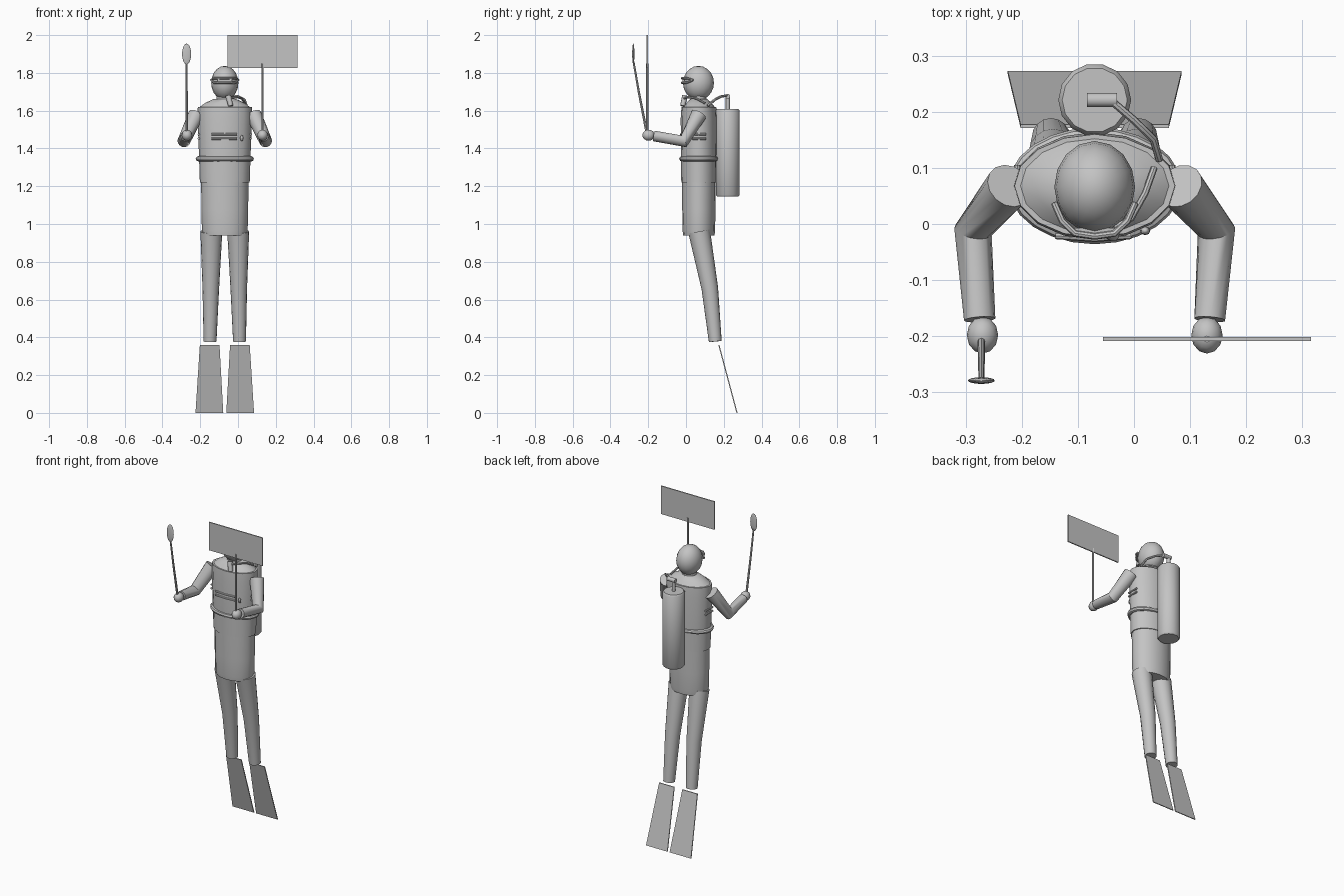
import bpy, bmesh, math
from mathutils import Vector, Matrix

if "Cube" in bpy.data.objects:
    bpy.data.objects.remove(bpy.data.objects["Cube"])

CX = -0.07   # body symmetry plane
CY = 0.068   # torso depth centre

grey = bpy.data.materials.new("neutral_grey")
grey.diffuse_color = (0.55, 0.55, 0.55, 1)
grey.use_nodes = True
grey.node_tree.nodes["Principled BSDF"].inputs["Base Color"].default_value = grey.diffuse_color


def finish(name, bm, angle=40):
    bmesh.ops.recalc_face_normals(bm, faces=bm.faces)
    mesh = bpy.data.meshes.new(name)
    bm.to_mesh(mesh)
    bm.free()
    mesh.materials.append(grey)
    ob = bpy.data.objects.new(name, mesh)
    bpy.context.collection.objects.link(ob)
    bpy.ops.object.select_all(action='DESELECT')
    ob.select_set(True)
    bpy.context.view_layer.objects.active = ob
    bpy.ops.object.shade_smooth_by_angle(angle=math.radians(angle))
    return ob


def skin(name, rings):
    """Join rings of points into a capped skin."""
    bm = bmesh.new()
    vr = [[bm.verts.new(p) for p in r] for r in rings]
    n = len(vr[0])
    for a, b in zip(vr, vr[1:]):
        for i in range(n):
            j = (i + 1) % n
            bm.faces.new((a[i], a[j], b[j], b[i]))
    bm.faces.new(vr[0])
    bm.faces.new(vr[-1])
    return finish(name, bm)


def stack(name, levels, seg=16, cx=CX, cy=CY):
    """Upright elliptical loft from (z, half width, half depth) levels."""
    return skin(name, [[(cx + rx * math.cos(2 * math.pi * i / seg),
                         cy + ry * math.sin(2 * math.pi * i / seg), z)
                        for i in range(seg)] for z, rx, ry in levels])


def tube(name, pts, radii, seg=12):
    """Round tube along a path, one radius per point."""
    pts = [Vector(p) for p in pts]
    dirs = [(b - a).normalized() for a, b in zip(pts, pts[1:])]
    rings, u = [], None
    for k, p in enumerate(pts):
        t = (dirs[max(k - 1, 0)] + dirs[min(k, len(dirs) - 1)]).normalized()
        if u is None:
            u = t.orthogonal()
        u = (u - t * u.dot(t)).normalized()
        v = t.cross(u)
        rings.append([p + radii[k] * (u * math.cos(a) + v * math.sin(a))
                      for a in (2 * math.pi * i / seg for i in range(seg))])
    return skin(name, rings)


def ball(name, loc, size, seg=16, rows=10):
    bm = bmesh.new()
    bmesh.ops.create_uvsphere(bm, u_segments=seg, v_segments=rows, radius=1,
                              matrix=Matrix.Translation(loc) @ Matrix.Diagonal((*size, 1)))
    return finish(name, bm)


def box(name, loc, size):
    bm = bmesh.new()
    bmesh.ops.create_cube(bm, size=1, matrix=Matrix.Translation(loc) @ Matrix.Diagonal((*size, 1)))
    return finish(name, bm)


def ring(name, z, rx, ry, r, seg=24, sides=8):
    """Elliptical hoop round the torso."""
    bm = bmesh.new()
    vs = []
    for i in range(seg):
        a = 2 * math.pi * i / seg
        vs.append([bm.verts.new((CX + (rx + r * math.cos(b)) * math.cos(a),
                                 CY + (ry + r * math.cos(b)) * math.sin(a),
                                 z + r * math.sin(b)))
                   for b in (2 * math.pi * j / sides for j in range(sides))])
    for i in range(seg):
        for j in range(sides):
            a, b, k = vs[i], vs[(i + 1) % seg], (j + 1) % sides
            bm.faces.new((a[j], b[j], b[k], a[k]))
    return finish(name, bm)


# Torso: shorts, vest and shoulders
stack("shorts", [(0.94, 0.116, 0.083), (0.965, 0.121, 0.086), (1.08, 0.124, 0.088),
                 (1.23, 0.125, 0.089)])
stack("vest", [(1.22, 0.132, 0.093), (1.375, 0.137, 0.095), (1.56, 0.144, 0.096),
               (1.62, 0.143, 0.092)])
stack("shoulders", [(1.615, 0.139, 0.088), (1.64, 0.105, 0.068), (1.662, 0.06, 0.045)])
ring("belt", 1.345, 0.14, 0.09, 0.014)

# Chest straps and side tabs, a clip
for z in (1.475, 1.452):
    tube("chest_strap", [(-0.14, -0.021, z), (-0.07, -0.026, z), (-0.005, -0.021, z)],
         [0.006] * 3, 8)
    for s in (-1, 1):
        tube("side_strap", [(CX + s * 0.138, y, z) for y in (0.035, 0.105)], [0.006] * 2, 8)
ball("vest_clip", (0.02, -0.012, 1.455), (0.009, 0.008, 0.016), 8, 6)

# Head, mask and mouthpiece
ball("head", (CX, 0.066, 1.747), (0.072, 0.082, 0.09))
stack("neck", [(1.64, 0.045, 0.042), (1.7, 0.045, 0.042)], 12, CX, 0.066)
for z in (1.772, 1.748):
    tube("mask_rim", [(-0.142, 0.037, 1.762), (-0.128, 0.005, z), (-0.105, -0.017, z),
                      (CX, -0.022, z), (-0.035, -0.017, z), (-0.012, 0.005, z),
                      (0.002, 0.037, 1.762)], [0.006] * 7, 8)
box("mask_lens", (CX, -0.013, 1.76), (0.075, 0.012, 0.024))
tube("mouthpiece", [(-0.052, -0.005, 1.678), (-0.038, -0.018, 1.625)], [0.016, 0.013], 10)
tube("mouth_hose", [(-0.04, -0.01, 1.665), (-0.005, 0.01, 1.672), (0.02, 0.055, 1.665),
                    (0.036, 0.10, 1.64)], [0.006] * 4, 8)

# Air tank, valve and hose
stack("air_tank", [(1.145, 0.058, 0.058), (1.155, 0.065, 0.065), (1.6, 0.065, 0.065),
                   (1.61, 0.058, 0.058)], 14, CX, 0.221)
tube("valve_stem", [(CX, 0.221, 1.6), (CX, 0.221, 1.68)], [0.011] * 2, 10)
tube("valve", [(-0.084, 0.221, 1.676), (-0.03, 0.221, 1.676)], [0.013] * 2, 10)
tube("air_hose", [(-0.035, 0.215, 1.68), (0.0, 0.185, 1.675), (0.034, 0.152, 1.658),
                  (0.045, 0.115, 1.625)], [0.007] * 4, 8)

# Mirrored limbs: arms, hands, legs and fins
for s, side in ((-1, "left"), (1, "right")):
    def m(d, y, z):
        return (CX + s * d, y, z)
    tube(side + "_arm", [m(0.152, 0.068, 1.58), m(0.217, -0.012, 1.438), m(0.205, -0.17, 1.466)],
         [0.042, 0.034, 0.028], 14)
    ball(side + "_hand", m(0.2, -0.198, 1.47), (0.028, 0.033, 0.029), 12, 8)
    tube(side + "_leg", [m(0.071, 0.07, 0.96), m(0.074, 0.126, 0.66), m(0.078, 0.155, 0.378)],
         [0.058, 0.044, 0.034], 16)
    t = 0.003
    skin(side + "_fin", [[m(a, y - t, z), m(b, y - t, z), m(b, y + t, z), m(a, y + t, z)]
                         for a, b, y, z in ((0.028, 0.132, 0.174, 0.36),
                                            (0.008, 0.155, 0.270, 0.0))])

# Sign on a pole, held in one hand
box("sign_board", (0.13, -0.205, 1.9125), (0.37, 0.007, 0.175))
tube("sign_pole", [(0.13, -0.205, 1.45), (0.13, -0.205, 1.85)], [0.006] * 2, 8)

# Small paddle on a stick, held in the other hand
tube("paddle_stick", [(-0.272, -0.203, 1.46), (-0.272, -0.25, 1.70), (-0.272, -0.278, 1.86)],
     [0.007, 0.006, 0.005], 8)
ball("paddle_disc", (-0.272, -0.279, 1.9), (0.024, 0.006, 0.055), 16, 10)
